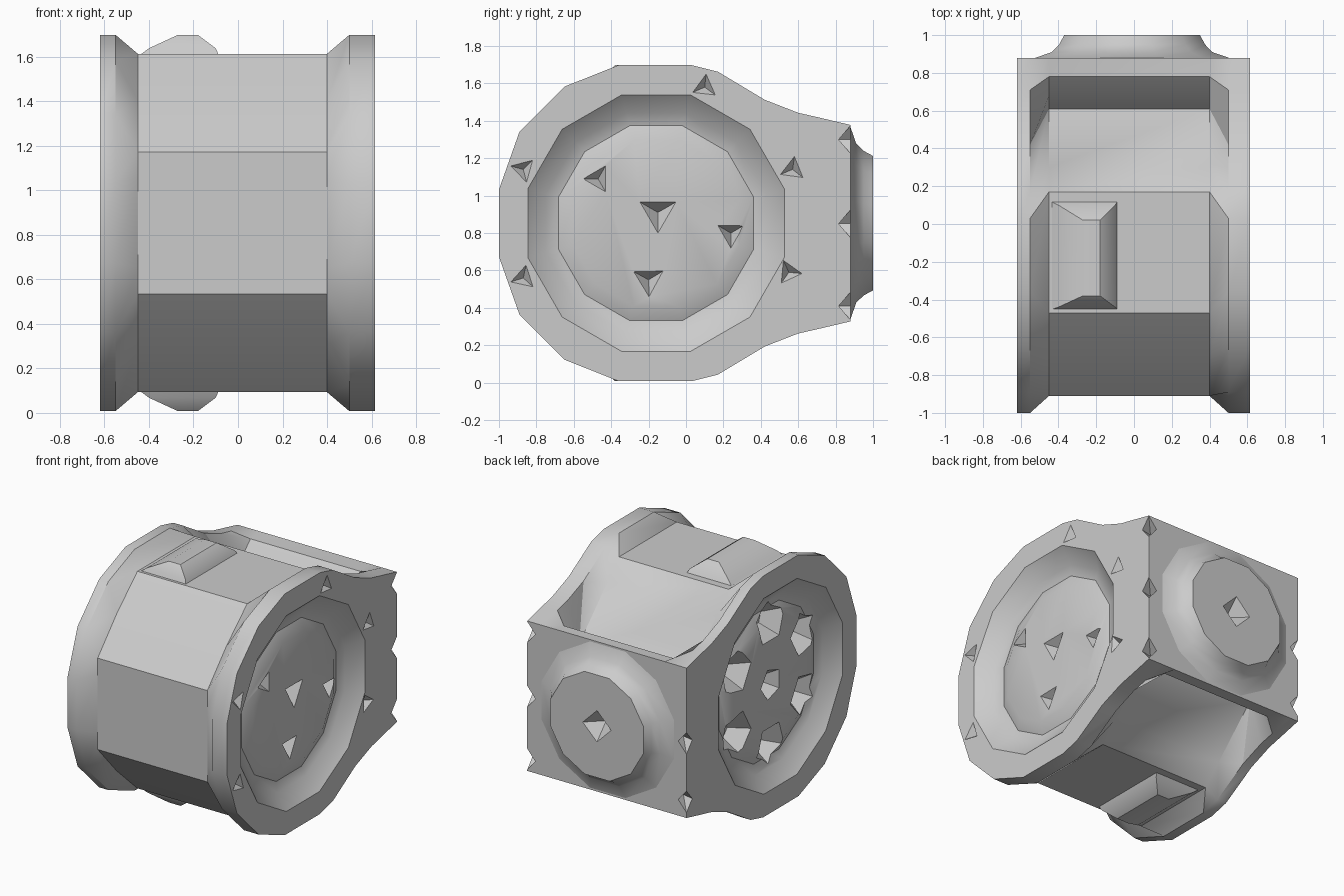
import bpy, bmesh
from math import sin, cos, pi
from mathutils import Vector

cube = bpy.data.objects.get("Cube")
if cube:
    bpy.data.objects.remove(cube, do_unlink=True)

MID_Y, MID_Z = -0.16, 0.853

grey = bpy.data.materials.new("plain grey")
grey.use_nodes = True
grey.diffuse_color = (0.6, 0.6, 0.6, 1)
bsdf = next(n for n in grey.node_tree.nodes if n.type == "BSDF_PRINCIPLED")
bsdf.inputs["Base Color"].default_value = (0.6, 0.6, 0.6, 1)
bsdf.inputs["Roughness"].default_value = 0.7


def loft(name, rings):
    """Closed solid through rings that all have the same point count."""
    bm = bmesh.new()
    loops = [[bm.verts.new(p) for p in ring] for ring in rings]
    n = len(loops[0])
    for a, b in zip(loops, loops[1:]):
        for i in range(n):
            j = (i + 1) % n
            bm.faces.new((a[i], a[j], b[j], b[i]))
    bm.faces.new(loops[0])
    bm.faces.new(loops[-1])
    bmesh.ops.recalc_face_normals(bm, faces=bm.faces)
    mesh = bpy.data.meshes.new(name)
    bm.to_mesh(mesh)
    bm.free()
    mesh.materials.append(grey)
    obj = bpy.data.objects.new(name, mesh)
    bpy.context.collection.objects.link(obj)
    return obj


def turned(name, origin, axis, profile, sides, turn=0.0):
    """Faceted round solid; profile is (distance along axis, radius)."""
    axis, origin = Vector(axis).normalized(), Vector(origin)
    up = Vector((0, 0, 1))
    side = up.cross(axis).normalized()
    up = axis.cross(side)
    rings = []
    for d, r in profile:
        angles = [2 * pi * i / sides + turn for i in range(sides)]
        rings.append([origin + axis * d + (side * cos(a) + up * sin(a)) * r
                      for a in angles])
    return loft(name, rings)


def cut(target, cutter):
    cutter.hide_render = True
    mod = target.modifiers.new("cut", "BOOLEAN")
    mod.operation, mod.solver, mod.object = "DIFFERENCE", "EXACT", cutter
    bpy.context.view_layer.objects.active = target
    bpy.ops.object.modifier_apply(modifier=mod.name)
    bpy.data.objects.remove(cutter, do_unlink=True)


def pit(target, origin, axis, radius, depth, sides=4, turn=0.0, tip=0.03):
    profile = [(-0.03, radius * 1.2), (0, radius), (depth, radius * tip)]
    cut(target, turned("pit_cutter", origin, axis, profile, sides, turn))


# Housing: flange and drum outlines, upper half as (y, height above the axis)
FLANGE = [(-1, .18), (-.89, .49), (-.65, .73), (-.36, .845), (.03, .845),
          (.17, .81), (.42, .66), (.60, .59), (.71, .565), (.88, .525)]
DRUM = [(-.91, .2), (-.91, .32), (-.70, .55), (-.47, .76), (.17, .76),
        (.3, .63), (.61, .32), (.68, .41), (.78, .51), (.88, .525)]


def section(x, half):
    lower = [(y, -h) for y, h in reversed(half)]
    return [Vector((x, y, MID_Z + h)) for y, h in half + lower]


housing = loft("housing", [
    section(-.62, FLANGE), section(-.55, FLANGE), section(-.45, DRUM),
    section(.40, DRUM), section(.50, FLANGE), section(.615, FLANGE)])

# Recess in each end: sloped wall, shallow groove and a raised flat floor
FLOOR = .075
for x, s in ((-.62, -1), (.615, 1)):
    cut(housing, turned("recess_cutter", (x, MID_Y, MID_Z), (-s, 0, 0),
                        [(-.05, .71), (0, .71), (.09, .61), (.11, .54), (FLOOR, .46)],
                        12, pi / 12))

# Six wheel openings around a hub on one end
for i in range(6):
    a = pi / 2 + i * pi / 3
    pit(housing, (-.62 + FLOOR, MID_Y + .43 * cos(a), MID_Z + .43 * sin(a)),
        (1, 0, 0), .155, .12, 5, a, .4)
pit(housing, (-.62 + FLOOR, MID_Y, MID_Z), (1, 0, 0), .11, .1, 5, 0, .3)

# Small chipped pits on the other end
for y, z, r, turn in ((-.47, 1.09, .08, 0), (-.15, .91, .11, -pi / 2),
                      (.24, .80, .08, pi / 6), (-.2, .55, .09, .5)):
    pit(housing, (.615 - FLOOR, y, z), (-1, 0, 0), r, .07, 3, turn)

# Screw pits on one flange rim
for y, z in ((.57, 1.14), (.55, .59), (-.87, 1.14), (-.87, .56), (.10, 1.58)):
    pit(housing, (.615, y, z), (-1, 0, 0), .07, .05, 3, y + z)

# Notches along the back corners
for x, s, heights in ((-.62, -1, (.85, .44)), (.615, 1, (1.30, .85, .41))):
    for z in heights:
        pit(housing, (x, .88, z), (-s, -1, 0), .075, .11, 4)

# Lugs on the top and bottom of the drum, blending into the flange
for name, s in (("top_lug", 1), ("bottom_lug", -1)):
    rings = []
    for x0, x1, y0, y1, h in ((-.46, -.08, -.46, .13, .74),
                              (-.40, -.10, -.44, .10, .785),
                              (-.27, -.18, -.38, .02, .845)):
        rings.append([Vector((x, y, MID_Z + s * h)) for x, y in
                      ((x0, y0), (x1, y0), (x1, y1), (x0, y1))])
    loft(name, rings)

# Flared boss on the back plate with a square centre pit
boss = turned("back_boss", (-.01, .86, MID_Z), (0, 1, 0),
              [(0, .54), (.02, .53), (.05, .44), (.09, .40), (.14, .372)],
              12, pi / 12)
pit(boss, (-.01, 1, MID_Z), (0, -1, 0), .11, .1, 4)

# Soft shading with crisp edges
bpy.ops.object.select_all(action="DESELECT")
for obj in bpy.context.collection.objects:
    if obj.type == "MESH" and grey.name in obj.data.materials:
        obj.select_set(True)
        bpy.context.view_layer.objects.active = obj
bpy.ops.object.shade_smooth_by_angle(angle=0.52)
